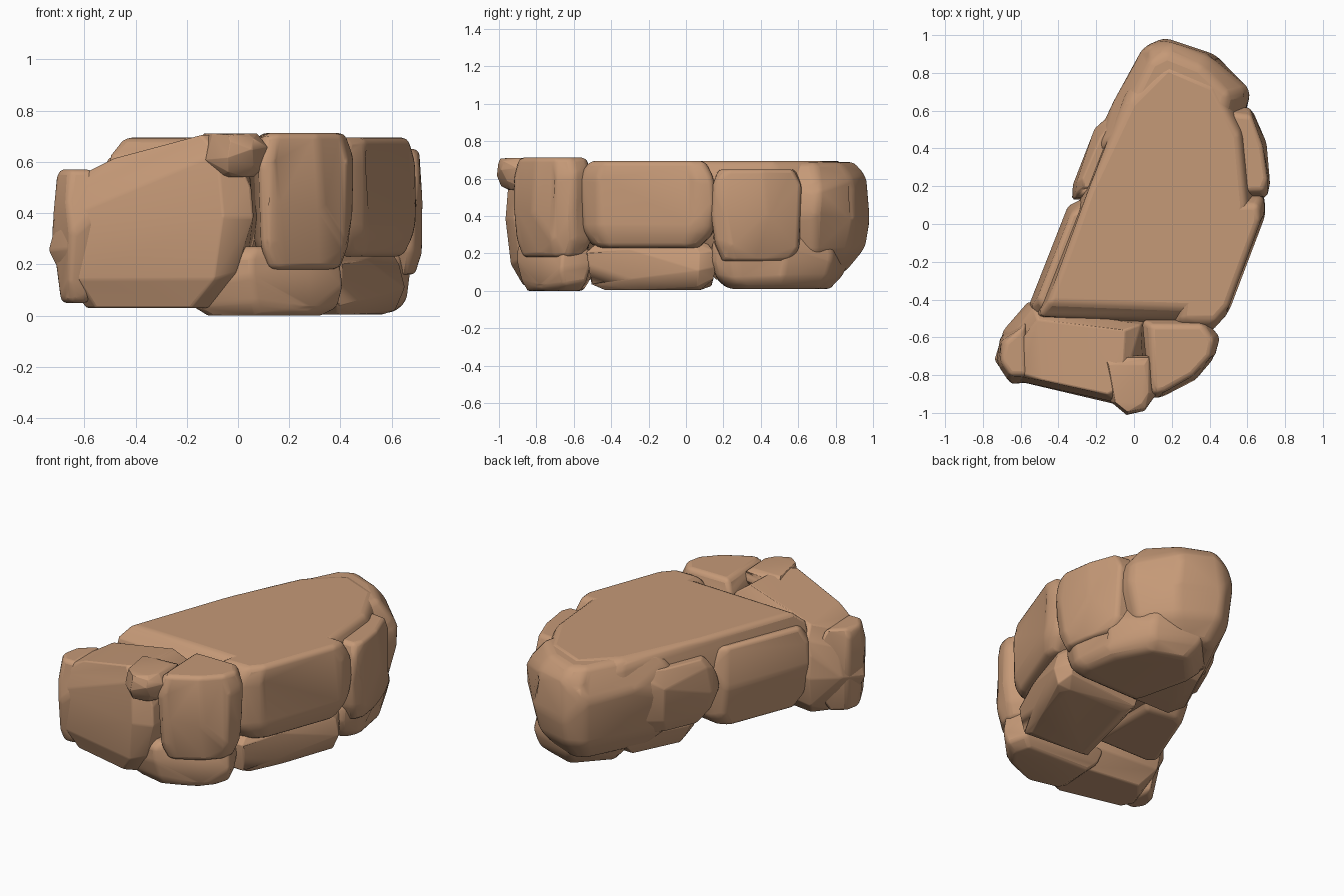
import bpy, bmesh, random
from mathutils import Vector

random.seed(4)
cube = bpy.data.objects.get("Cube")
if cube:
    bpy.data.objects.remove(cube)

stone = bpy.data.materials.new("tan stone")
stone.use_nodes = True
tan = (0.56, 0.32, 0.185, 1)
stone.diffuse_color = tan
stone.node_tree.nodes["Principled BSDF"].inputs["Base Color"].default_value = tan

# Cross-sections: (height fraction, footprint scale)
BLOCK = [(0, .74), (.16, .93), (.5, 1), (.8, .98), (1, .84)]
ROUND = [(0, .6), (.2, .87), (.5, 1), (.72, .97), (.88, .89), (1, .72)]
CAP = [(0, .72), (.35, .95), (.6, 1), (.88, .97), (1, .88)]


def chunk(name, outline, z0, z1, rings=BLOCK, bevel=.035, tilt=0, tilt_x=0, rough=.012):
    """Convex chiselled stone from a footprint, lofted through the rings."""
    bm = bmesh.new()
    mid = sum((Vector(p) for p in outline), Vector((0, 0))) / len(outline)
    for h, s in rings:
        for p in outline:
            q = mid + (Vector(p) - mid) * s
            drop = tilt * max(0, tilt_x - q.x) * h
            z = z0 + (z1 - z0) * h - drop
            if 0 < h < 1:
                q += Vector((random.uniform(-rough, rough), random.uniform(-rough, rough)))
                z += random.uniform(-rough, rough) * 2
            bm.verts.new((q.x, q.y, z))
    hull = bmesh.ops.convex_hull(bm, input=bm.verts)
    loose = {v for v in hull["geom_interior"] + hull["geom_unused"]
             if isinstance(v, bmesh.types.BMVert)}
    bmesh.ops.delete(bm, geom=list(loose), context="VERTS")
    bmesh.ops.dissolve_limit(bm, angle_limit=.17, verts=bm.verts, edges=bm.edges)
    bmesh.ops.recalc_face_normals(bm, faces=bm.faces)
    mesh = bpy.data.meshes.new(name)
    bm.to_mesh(mesh)
    bm.free()
    mesh.materials.append(stone)
    obj = bpy.data.objects.new(name, mesh)
    bpy.context.collection.objects.link(obj)
    mod = obj.modifiers.new("worn_edges", "BEVEL")
    mod.width, mod.segments = bevel, 3
    mod.limit_method, mod.angle_limit = "ANGLE", .25
    bpy.ops.object.select_all(action="DESELECT")
    obj.select_set(True)
    bpy.context.view_layer.objects.active = obj
    bpy.ops.object.shade_smooth_by_angle(angle=.6)


# Main body and rounded back boulder
chunk("main_body", [(-.54, -.5), (.4, -.54), (.57, -.22), (.64, .08), (.6, .5), (.45, .8),
                    (.17, .92), (-.05, .7), (-.3, .17)], .15, .695, CAP)
chunk("back_boulder", [(.17, 1), (.05, .94), (-.1, .66), (-.23, .38), (0, .2), (.55, .4),
                       (.62, .7), (.42, .9)], .1, .69, ROUND, .06)

# Front end
chunk("front_left_boulder", [(-.56, -.42), (-.68, -.57), (-.73, -.72), (-.67, -.82),
                             (-.52, -.87), (-.05, -.97), (.06, -.92), (.08, -.5)],
      .03, .705, ROUND, .05, tilt=.5, tilt_x=-.3)
chunk("front_left_corner", [(-.56, -.48), (-.7, -.6), (-.73, -.74), (-.66, -.84), (-.54, -.84)],
      .05, .57, ROUND, .03)
chunk("front_knob", [(-.12, -.94), (-.03, -1), (.06, -.98), (.11, -.9), (.08, -.7), (-.18, -.7)],
      .54, .71, ROUND, .04)
chunk("front_right_block", [(.07, -.93), (.14, -.92), (.32, -.82), (.43, -.7), (.45, -.6),
                            (.38, -.5), (.05, -.5)], .18, .712, BLOCK)
chunk("front_foot", [(-.2, -.84), (.06, -.9), (.3, -.78), (.4, -.66), (.36, -.52), (-.2, -.5)],
      0, .27, BLOCK, .03)

# Right side row
chunk("middle_side_block", [(.2, -.57), (.42, -.57), (.5, -.48), (.61, -.24), (.7, .06),
                            (.69, .16), (.3, .17)], .23, .695, BLOCK)
chunk("rear_side_block", [(.35, .13), (.7, .14), (.73, .22), (.7, .42), (.63, .61), (.4, .64)],
      .16, .65, BLOCK)
chunk("middle_foot", [(-.1, -.53), (.4, -.53), (.51, -.3), (.64, .08), (.6, .16), (.1, .16)],
      .005, .26, BLOCK, .03)
chunk("rear_foot", [(.1, .14), (.62, .14), (.68, .26), (.64, .52), (.5, .78), (.2, .88),
                    (-.02, .64)], .01, .32, BLOCK, .03)

# Left side stones
chunk("left_side_block", [(-.32, .13), (-.33, .2), (-.2, .5), (-.1, .62), (.1, .5), (.1, .14)],
      .2, .6, ROUND, .04)
chunk("left_middle_block", [(-.55, -.44), (-.42, -.1), (-.34, .1), (-.25, .14), (0, .1),
                            (0, -.5), (-.5, -.5)], .12, .62, BLOCK, .05)
chunk("left_foot", [(-.16, .1), (-.2, .25), (-.02, .62), (.2, .6), (.2, .1)], .06, .3, BLOCK, .03)
